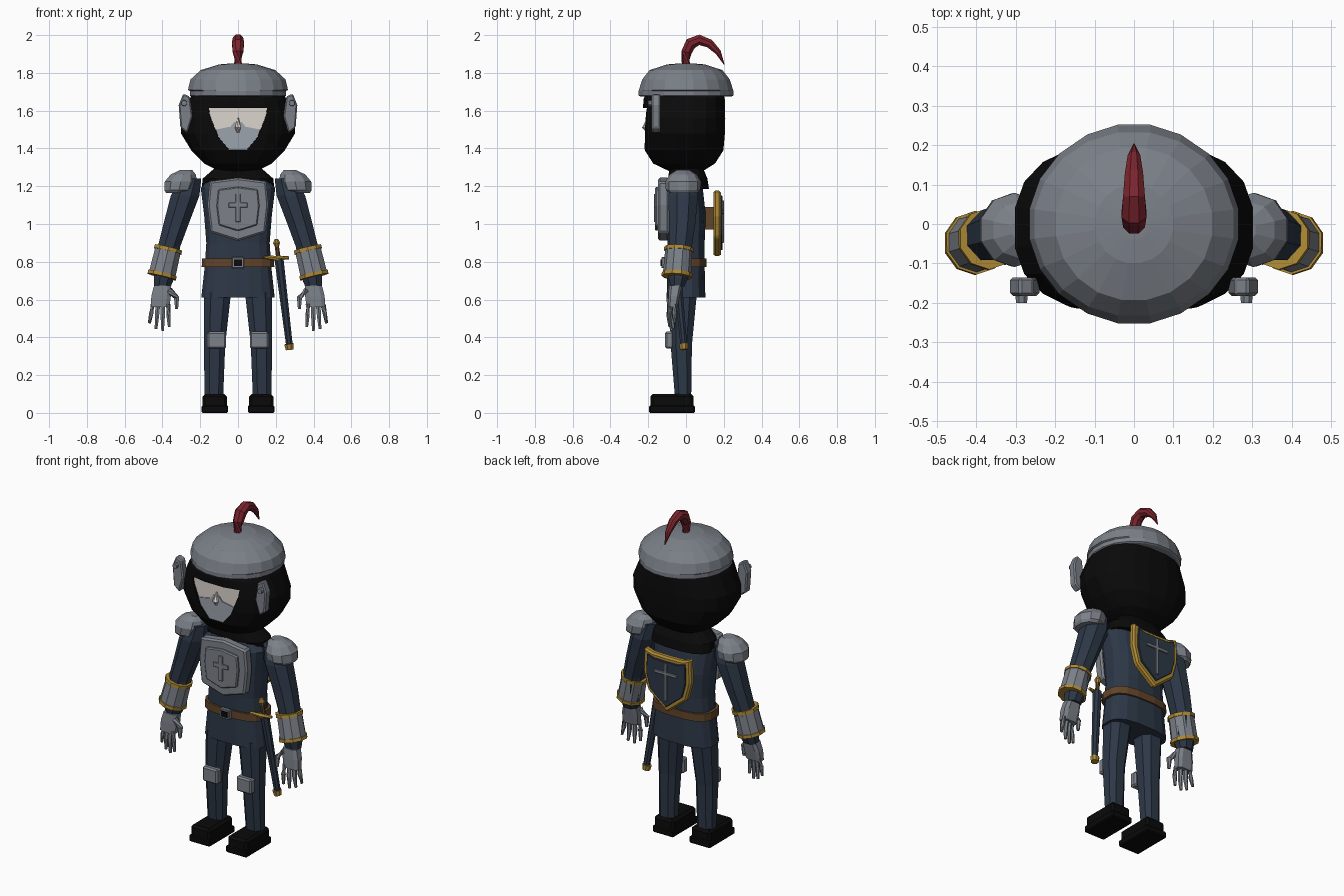
import bpy, bmesh, math
from mathutils import Vector

cube = bpy.data.objects.get("Cube")
if cube:
    bpy.data.objects.remove(cube, do_unlink=True)


def material(name, r, g, b):
    m = bpy.data.materials.new(name)
    m.use_nodes = True
    m.diffuse_color = (r, g, b, 1)
    m.node_tree.nodes["Principled BSDF"].inputs["Base Color"].default_value = (r, g, b, 1)
    return m


BLACK = material("black", 0.003, 0.003, 0.003)
NAVY = material("navy_cloth", 0.026, 0.039, 0.063)
STEEL = material("steel", 0.2, 0.22, 0.25)
GOLD = material("gold", 0.42, 0.25, 0.035)
RED = material("crimson", 0.2, 0.018, 0.027)
BROWN = material("brown_leather", 0.12, 0.058, 0.022)
SKIN = material("pale_face", 0.72, 0.66, 0.61)
GUARD = material("light_steel", 0.33, 0.37, 0.42)


def finish(name, bm, mat, bevel=0):
    bmesh.ops.recalc_face_normals(bm, faces=bm.faces)
    mesh = bpy.data.meshes.new(name)
    bm.to_mesh(mesh)
    bm.free()
    mesh.materials.append(mat)
    ob = bpy.data.objects.new(name, mesh)
    bpy.context.collection.objects.link(ob)
    if bevel:
        mod = ob.modifiers.new("bevel", "BEVEL")
        mod.width, mod.segments = bevel, 1
    return ob


def skin_rings(name, rings, mat, bevel=0):
    """Bridge equal rings of points and cap both ends."""
    bm = bmesh.new()
    loops = [[bm.verts.new(p) for p in ring] for ring in rings]
    n = len(loops[0])
    for a, b in zip(loops, loops[1:]):
        for i in range(n):
            j = (i + 1) % n
            bm.faces.new((a[i], a[j], b[j], b[i]))
    bm.faces.new(loops[0])
    bm.faces.new(loops[-1])
    return finish(name, bm, mat, bevel)


def loft(name, sections, mat, n=12, power=2):
    """Stack of level rounded sections: (z, x, y, half width, half depth)."""
    def bend(v):
        return math.copysign(abs(v) ** (2 / power), v)
    turns = [math.tau * (i + 0.5) / n for i in range(n)]
    return skin_rings(name, [[(x + rx * bend(math.cos(t)), y + ry * bend(math.sin(t)), z)
                              for t in turns] for z, x, y, rx, ry in sections], mat)


def tube(name, path, radii, mat, n=8):
    """Tube square to a path."""
    path = [Vector(p) for p in path]
    rings = []
    for i, (p, r) in enumerate(zip(path, radii)):
        d = (path[min(i + 1, len(path) - 1)] - path[max(i - 1, 0)]).normalized()
        side = Vector((0, 1, 0)) if abs(d.y) < 0.1 else Vector((1, 0, 0))
        u = d.cross(side).normalized()
        v = d.cross(u)
        rings.append([p + r * (u * math.cos(t) + v * math.sin(t))
                      for t in (math.tau * (k + 0.5) / n for k in range(n))])
    return skin_rings(name, rings, mat)


def prism(name, outline, y0, y1, mat, bevel=0):
    return skin_rings(name, [[(x, y, z) for x, z in outline] for y in (y0, y1)], mat, bevel)


def box(name, x, y, z, sx, sy, sz, mat, bevel=0):
    a, c = sx / 2, sz / 2
    return prism(name, [(x - a, z - c), (x + a, z - c), (x + a, z + c), (x - a, z + c)],
                 y - sy / 2, y + sy / 2, mat, bevel)


def mirrored(half):
    return half + [(-x, z) for x, z in reversed(half) if x]


def shrink(outline, k, zc):
    return [(x * k, zc + (z - zc) * k) for x, z in outline]


# Hooded head with a recessed face opening
head = loft("hood", [(1.28, 0, 0, .1, .09), (1.32, 0, -.01, .18, .165), (1.39, 0, -.01, .25, .21),
                     (1.48, 0, -.01, .305, .218), (1.56, 0, -.01, .305, .22),
                     (1.66, 0, -.01, .26, .218), (1.73, 0, 0, .22, .19)], BLACK, 20, 2.5)
opening = mirrored([(.155, 1.615), (.15, 1.575), (.105, 1.46), (.045, 1.39)])
cutter = prism("opening_cutter", opening, -.4, -.195, BLACK)
cutter.hide_render = True
cut = head.modifiers.new("face_opening", "BOOLEAN")
cut.object, cut.operation = cutter, "DIFFERENCE"
bpy.context.view_layer.objects.active = head
bpy.ops.object.modifier_apply(modifier=cut.name)
bpy.data.objects.remove(cutter, do_unlink=True)
prism("face", mirrored([(.154, 1.614), (.149, 1.575), (.12, 1.5)]), -.203, -.17, SKIN)
prism("mouth_guard", mirrored([(.118, 1.5), (.04, 1.515), (.02, 1.54)])[:3]
      + [(-.02, 1.54), (-.04, 1.515), (-.118, 1.5), (-.104, 1.46), (-.045, 1.391),
         (.045, 1.391), (.104, 1.46)], -.208, -.17, GUARD)
tube("nose", [(0, -.2, 1.56), (0, -.215, 1.51), (0, -.2, 1.49)], [.006, .018, .012], SKIN, 6)

# Helmet and plume
loft("helmet", [(1.675, 0, 0, .252, .245), (1.68, 0, 0, .258, .255), (1.705, 0, 0, .258, .255),
                (1.71, 0, 0, .268, .252), (1.765, 0, 0, .255, .235), (1.815, 0, 0, .2, .195),
                (1.845, 0, 0, .1, .1), (1.85, 0, 0, .04, .04)], STEEL, 20)
tube("plume", [(0, 0, 1.84), (0, .003, 1.91), (0, .025, 1.955), (0, .07, 1.975),
               (0, .125, 1.955), (0, .17, 1.91), (0, .202, 1.845)],
     [.024, .03, .034, .03, .025, .017, .002], RED, 8)

# Collar, tunic, belt and buckle
loft("hood_collar", [(1.185, 0, .025, .195, .098), (1.24, 0, .01, .19, .105),
                     (1.3, 0, 0, .12, .09)], BLACK, 16, 2.6)
loft("tunic", [(.61, 0, 0, .197, .104), (.78, 0, 0, .178, .1), (.9, 0, 0, .17, .1),
               (1.05, 0, 0, .182, .106), (1.19, 0, -.01, .2, .1), (1.245, 0, -.01, .15, .08)],
     NAVY, 16, 2.8)
loft("belt", [(.772, 0, 0, .195, .11), (.818, 0, 0, .193, .11)], BROWN, 16, 2.8)
box("buckle", 0, -.118, .795, .066, .025, .058, STEEL, .004)
box("buckle_centre", 0, -.132, .795, .04, .006, .034, BLACK)

# Breastplate with raised panel and cross
plate = mirrored([(0, 1.245), (.15, 1.225), (.162, 1.1), (.145, .955), (0, .91)])
prism("breastplate", plate, -.148, -.09, STEEL, .01)
prism("breastplate_panel", shrink(plate, .7, 1.085), -.163, -.14, STEEL, .006)


def cross(name, y, z_low, z_high, z_bar, reach, half):
    prism(name, mirrored([(half, z_high), (half, z_bar + half), (reach, z_bar + half),
                          (reach, z_bar - half), (half, z_bar - half), (half, z_low)]),
          y - .005, y + .005, STEEL, .002)


cross("breastplate_cross", -.165, 1.01, 1.16, 1.1, .05, .013)

# Shield on the back
shield = mirrored([(0, 1.16), (.1, 1.162), (.155, 1.18), (.16, 1.04), (.13, .93), (0, .825)])
prism("shield_rim", shield, .145, .185, GOLD, .01)
prism("shield_panel", shrink(shield, .82, 1.02), .18, .194, NAVY, .003)
cross("shield_cross", .196, .9, 1.125, 1.065, .075, .009)
box("shield_strap", 0, .12, 1.03, .1, .06, .12, BROWN)

# Paired parts
for s, label in ((1, "left"), (-1, "right")):
    def name(part):
        return label + "_" + part

    # Helmet side plate
    prism(name("visor_plate"), [(s * x, z) for x, z in
          [(.29, 1.69), (.255, 1.675), (.24, 1.57), (.268, 1.48), (.305, 1.51), (.314, 1.63)]],
          -.182, -.135, STEEL, .007)
    tube(name("visor_rivet"), [(s * .285, -.17, 1.64), (s * .285, -.2, 1.64)], [.018, .015], STEEL)

    # Arm and shoulder guard
    loft(name("sleeve"), [(1.24, s * .25, -.015, .06, .065), (1.15, s * .28, -.015, .082, .085),
                          (1.0, s * .328, -.02, .072, .075), (.88, s * .365, -.03, .064, .066),
                          (.72, s * .39, -.04, .06, .058), (.67, s * .4, -.045, .048, .04)], NAVY, 8)
    loft(name("shoulder_guard"), [(1.165, s * .325, -.015, .06, .075), (1.18, s * .312, -.015, .082, .092),
                                  (1.225, s * .302, -.015, .09, .094), (1.262, s * .29, -.015, .07, .072),
                                  (1.285, s * .275, -.015, .035, .035)], STEEL, 10)

    # Bracer with gold trim
    def along(t):
        return (s * (.37 + .032 * t), -.038 - .01 * t, .865 - .135 * t)
    tube(name("bracer"), [along(0), along(1)], [.072, .075], STEEL, 10)
    for end, t, r in (("upper", 0, .078), ("lower", 1, .081)):
        tube(name(end + "_bracer_trim"), [along(t - .07), along(t + .07)], [r, r], GOLD, 10)

    # Gauntlet
    loft(name("palm"), [(.56, s * .412, -.07, .052, .026), (.62, s * .407, -.063, .054, .032),
                        (.675, s * .4, -.055, .046, .036)], STEEL, 8, 3.5)
    for i in range(4):
        x, y = .372 + .026 * i, -.085 + .009 * i
        drop = (.115, .135, .125, .095)[i]
        tip = x - .008 + .009 * i
        tube(name("finger_%d" % (i + 1)), [(s * x, y, .575), (s * (x + tip) / 2, y - .006, .575 - drop / 2),
             (s * tip, y, .57 - drop)], [.014, .013, .008], STEEL, 6)
    tube(name("thumb"), [(s * .365, -.08, .65), (s * .325, -.088, .61), (s * .325, -.09, .55)],
         [.018, .016, .009], STEEL, 6)

    # Leg, knee guard and boot
    loft(name("leg"), [(.07, s * .128, -.015, .052, .045), (.36, s * .124, -.025, .06, .06),
                       (.64, s * .108, -.015, .076, .078)], NAVY, 8, 2.5)
    box(name("knee_guard"), s * .113, -.088, .385, .1, .045, .09, STEEL, .009)
    box(name("boot_sole"), s * .123, -.074, .02, .14, .242, .04, BLACK, .006)
    box(name("boot"), s * .123, -.074, .055, .13, .23, .09, BLACK, .014)

# Sheathed sword on the left hip
tube("scabbard", [(.217, -.055, .815), (.272, -.012, .36)], [.026, .019], NAVY, 8)
tube("scabbard_tip", [(.269, -.013, .365), (.273, -.01, .335)], [.026, .022], GOLD, 8)
tube("sword_guard", [(.14, -.085, .825), (.21, -.07, .818), (.268, -.06, .822)], [.009, .014, .009], GOLD, 6)
tube("sword_grip", [(.215, -.058, .81), (.205, -.064, .89)], [.013, .012], BROWN, 8)
tube("sword_pommel", [(.206, -.064, .88), (.204, -.065, .9), (.203, -.066, .92)], [.012, .02, .01], GOLD, 8)
